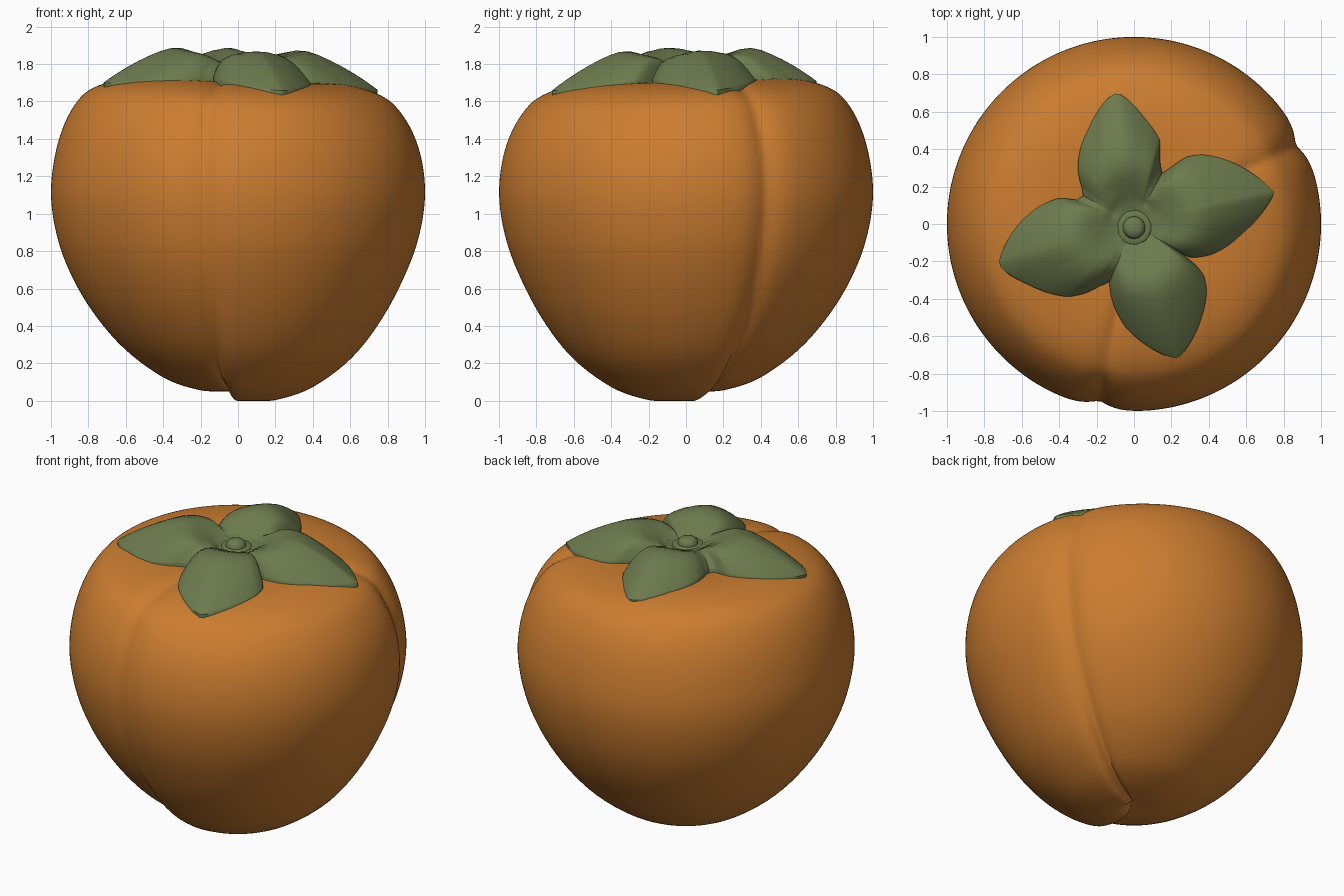
import bpy, bmesh, math

if "Cube" in bpy.data.objects:
    bpy.data.objects.remove(bpy.data.objects["Cube"])


def material(name, rgb):
    m = bpy.data.materials.new(name)
    m.diffuse_color = (*rgb, 1)
    m.use_nodes = True
    m.node_tree.nodes["Principled BSDF"].inputs["Base Color"].default_value = m.diffuse_color
    return m


ORANGE = material("persimmon orange", (0.60, 0.205, 0.030))
GREEN = material("calyx green", (0.152, 0.198, 0.075))


def smooth(a, b, x):
    t = min(1, max(0, (x - a) / (b - a)))
    return t * t * (3 - 2 * t)


def interp(pts, x):
    for (x0, y0), (x1, y1) in zip(pts, pts[1:]):
        if x0 <= x <= x1:
            return y0 + (y1 - y0) * (x - x0) / (x1 - x0)
    return pts[-1][1]


def wrap(a):
    return (a + 180) % 360 - 180


def tilt(x, y):
    return -0.03 * x + 0.025 * y


def rings_object(name, rings, mat, closed=False):
    """Skin rings of points; the first and last are capped by a point (or looped)."""
    bm = bmesh.new()
    vr = [[bm.verts.new(p) for p in ring] for ring in rings]
    n = len(rings[1])
    for a, b in zip(vr, vr[1:]):
        for i in range(n):
            j = (i + 1) % n
            if len(a) == 1:
                bm.faces.new((a[0], b[j], b[i]))
            elif len(b) == 1:
                bm.faces.new((a[i], a[j], b[0]))
            else:
                bm.faces.new((a[i], a[j], b[j], b[i]))
    bmesh.ops.recalc_face_normals(bm, faces=bm.faces)
    me = bpy.data.meshes.new(name)
    bm.to_mesh(me)
    bm.free()
    me.materials.append(mat)
    ob = bpy.data.objects.new(name, me)
    bpy.context.collection.objects.link(ob)
    bpy.context.view_layer.objects.active = ob
    ob.select_set(True)
    bpy.ops.object.shade_smooth_by_angle(angle=math.radians(50))
    ob.select_set(False)
    return ob


# Fruit profile (radius, height), rounded with a Catmull-Rom curve
PROFILE = [(0, .055), (.10, .05), (.22, .06), (.40, .125), (.61, .28), (.78, .48),
           (.90, .69), (.97, .89), (1.0, 1.1), (.98, 1.3), (.925, 1.47), (.84, 1.6),
           (.74, 1.665), (.60, 1.702), (.45, 1.715), (.28, 1.71), (0, 1.68)]


def catmull(pts, steps):
    p = [(-pts[1][0], pts[1][1])] + pts + [(-pts[-2][0], pts[-2][1])]
    out = []
    for k in range(1, len(p) - 2):
        for s in range(steps):
            t = s / steps
            out.append(tuple(0.5 * (2 * b + (c - a) * t + (2 * a - 5 * b + 4 * c - d) * t * t
                                    + (3 * b - a - 3 * c + d) * t ** 3)
                             for a, b, c, d in zip(*p[k - 1:k + 3])))
    return out + [pts[-1]]


# Fruit body with two creases; the lobe between them hangs a little lower
N = 240
CREASES = (-101, 26)
rings = []
curve = catmull(PROFILE, 5)
for r, z in curve:
    if r < 1e-6:
        rings.append([(0, 0, z)])
        continue
    ring = []
    low = 1 - smooth(.2, .75, z)
    top = smooth(1.2, 1.66, z)
    for i in range(N):
        deg = i * 360 / N - 180
        d = [wrap(deg - c) for c in CREASES]
        groove = sum(math.exp(-abs(x / 4.5) ** 1.4) for x in d)
        lobe = smooth(-2.5, 2.5, d[0]) * (1 - smooth(-2.5, 2.5, d[1]))
        fade = smooth(0, .3, r) * (1 - .8 * smooth(1.5, 1.7, z))
        rr = r * (1 - .036 * groove * fade)
        zz = z - .052 * lobe * low * smooth(0, .1, r)
        zz += .02 * groove * low * smooth(0, .15, r) - .02 * groove * top * smooth(.2, .4, r)
        x, y = rr * math.cos(math.radians(deg)), rr * math.sin(math.radians(deg))
        ring.append((x, y, zz + tilt(x, y) * top))
    rings.append(ring)
rings_object("fruit", rings, ORANGE)

# Calyx outline (angle, radius): four pointed leaves, notches between them
OUTLINE = [(-32, .32), (-30, .36), (-21, .45), (-5, .58), (7, .71), (12.5, .77), (17, .735),
           (30, .636), (46, .516), (52, .455), (57, .36), (61, .31),
           (66, .345), (69, .386), (73, .47), (84, .565), (95, .69), (98, .707), (102, .685),
           (116, .56), (126, .49), (135, .425), (145, .34), (151, .31),
           (157, .33), (161, .424), (169, .51), (184, .652), (194, .74), (197, .753), (201, .73),
           (210, .65), (228, .524), (236, .44), (241, .38), (247, .336),
           (252, .40), (258, .47), (265, .55), (283, .72), (288, .756), (292, .73),
           (306, .616), (318, .524), (324, .46), (327, .38), (328, .32)]


def calyx_top(r, t):
    z = 1.735 - .15 * max(0, r - .4)
    z += .17 * (.2 + .8 * smooth(.04, .37, r)) * (1 - t ** 2.6)
    return z + .006 * math.cos(r * 75) * (1 - smooth(.12, .27, r))


M = 240
TS = [0, .06, .12, .18, .24, .3, .36, .42, .5, .58, .66, .74, .82, .89, .95, .985, 1]


def calyx_ring(t, drop):
    if t == 0:
        return [(0, -.01, calyx_top(0, 0) - drop)]
    ring = []
    for i in range(M):
        deg = -32 + i * 360 / M
        r = t * interp(OUTLINE, deg)
        x, y = r * math.cos(math.radians(deg)), r * math.sin(math.radians(deg))
        ring.append((x, y, calyx_top(r, t) + tilt(x, y) - drop))
    return ring


rings_object("calyx", [calyx_ring(t, 0) for t in TS]
             + [calyx_ring(t, .035) for t in reversed(TS)], GREEN)

# Stem stub: a low collar with a small rounded nub
STUB = [(0, 1.74), (.095, 1.74), (.095, 1.775), (.085, 1.784), (.06, 1.782), (.056, 1.80),
        (.045, 1.813), (.025, 1.82), (0, 1.822)]
rings_object("stem_stub", [[(0, -.02, z)] if r == 0 else
                           [(r * math.cos(a * math.tau / 32), -.02 + r * math.sin(a * math.tau / 32), z)
                            for a in range(32)] for r, z in STUB], GREEN)
